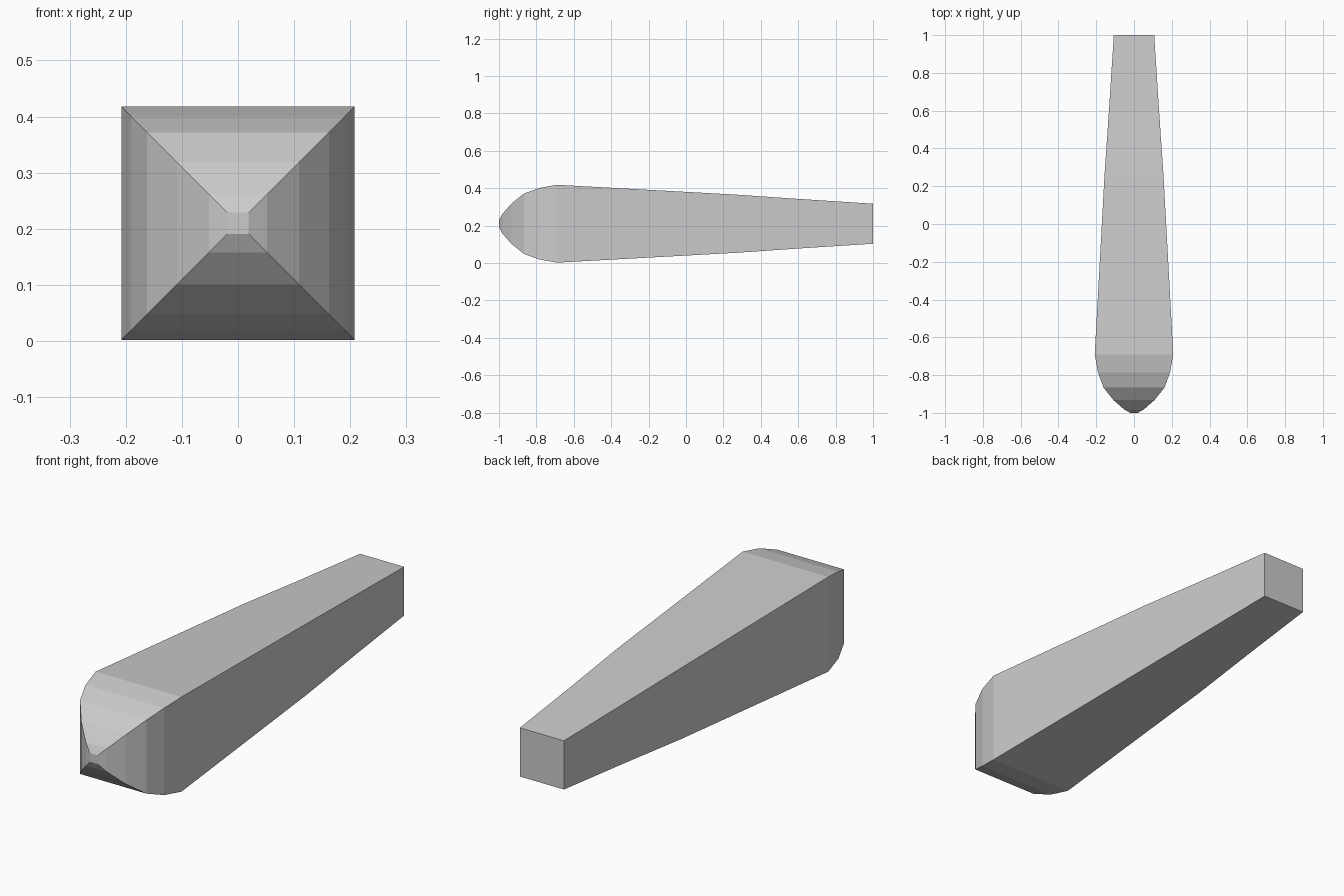
import bpy, bmesh

if "Cube" in bpy.data.objects:
    bpy.data.objects.remove(bpy.data.objects["Cube"])

# Profile along the length: (y position, half width of the square section)
profile = [(-1.0, 0.019), (-0.982, 0.052), (-0.932, 0.109), (-0.865, 0.162),
           (-0.785, 0.191), (-0.69, 0.208), (0.26, 0.156), (0.61, 0.132), (1.0, 0.107)]
centre_z = 0.208 + 0.002

bm = bmesh.new()

# Square rings along the profile
rings = []
for y, h in profile:
    rings.append([bm.verts.new((sx * h, y, centre_z + sz * h))
                  for sx, sz in ((-1, -1), (1, -1), (1, 1), (-1, 1))])

# Side faces between rings
for a, b in zip(rings, rings[1:]):
    for i in range(4):
        j = (i + 1) % 4
        bm.faces.new((a[i], a[j], b[j], b[i]))

# Flat caps at the nose and the tail
bm.faces.new(rings[0])
bm.faces.new(rings[-1])
bmesh.ops.recalc_face_normals(bm, faces=bm.faces)

mesh = bpy.data.meshes.new("tapered_square_body")
bm.to_mesh(mesh)
bm.free()
body = bpy.data.objects.new("tapered_square_body", mesh)
bpy.context.collection.objects.link(body)
